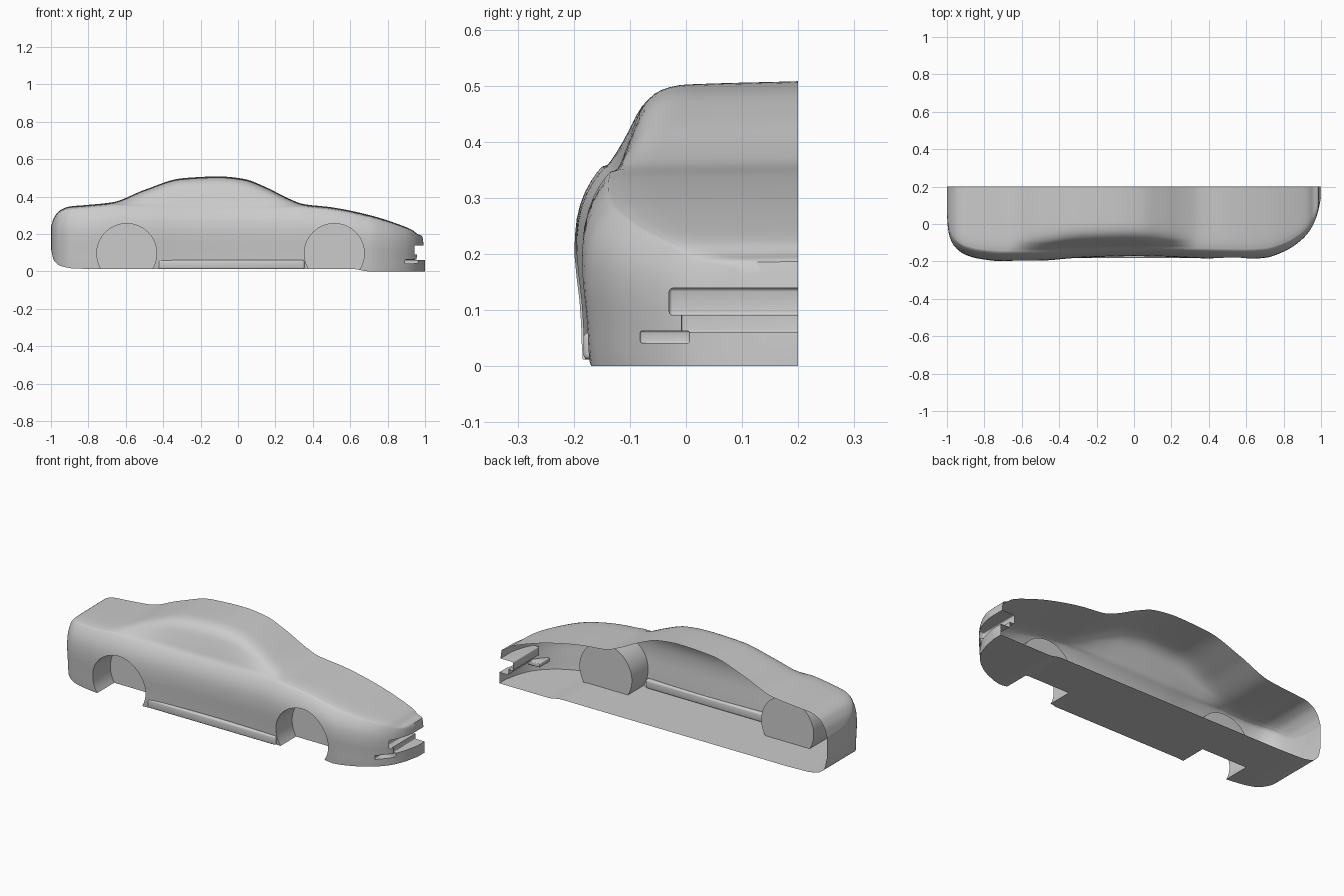
import bpy, bmesh, math

if "Cube" in bpy.data.objects:
    bpy.data.objects.remove(bpy.data.objects["Cube"])

CUT = 0.2  # centre plane of the car, where the half shell is open


def curve(pts):
    """Smooth monotone interpolation through (x, value) points."""
    n = len(pts)
    s = [(pts[i + 1][1] - pts[i][1]) / (pts[i + 1][0] - pts[i][0]) for i in range(n - 1)]
    m = [s[0]] + [0 if a * b <= 0 else 2 * a * b / (a + b) for a, b in zip(s, s[1:])] + [s[-1]]

    def f(x):
        x = min(max(x, pts[0][0]), pts[-1][0])
        i = 0
        while i < n - 2 and x > pts[i + 1][0]:
            i += 1
        h = pts[i + 1][0] - pts[i][0]
        t = (x - pts[i][0]) / h
        return (pts[i][1] * (2*t**3 - 3*t*t + 1) + m[i] * h * (t**3 - 2*t*t + t)
                + pts[i + 1][1] * (3*t*t - 2*t**3) + m[i + 1] * h * (t**3 - t*t))
    return f


# Plan outline, roof line, deck line and underside along the length
outline = curve([(-1, .07), (-.997, 0), (-.985, -.07), (-.955, -.125), (-.9, -.165), (-.82, -.187),
                 (-.7, -.199), (-.5, -.196), (-.3, -.181), (0, -.172), (.2, -.176), (.35, -.183),
                 (.6, -.187), (.7, -.181), (.8, -.148), (.89, -.09), (.95, -.02), (.98, .05), (1, .14)])
roof = curve([(-1, .24), (-.985, .285), (-.95, .328), (-.9, .347), (-.8, .356), (-.67, .37), (-.5, .436),
              (-.3, .498), (-.1, .508), (.03, .495), (.15, .45), (.27, .39), (.35, .36), (.5, .343),
              (.7, .302), (.85, .255), (.93, .222), (.96, .2), (.985, .188), (1, .06)])
cabin_deck = curve([(-.67, .37), (-.5, .366), (-.1, .358), (.35, .36)])
under = curve([(-1, .12), (-.985, .06), (-.95, .03), (-.88, .016), (-.7, .012), (.62, .012), (.7, 0), (1, 0)])
# Cross-section: height fraction -> inset, and cabin rise against inset
SECTION = [(.014, 0), (.011, .08), (.009, .18), (.006, .3), (.002, .42), (0, .52), (.001, .62), (.004, .7),
           (.01, .77), (.019, .835), (.03, .89), (.041, .935), (.05, .962)]
TOP = [.056, .062, .07, .078, .087, .096, .105, .115, .127, .14, .155, .175, .2, .24, .28, .32, .36, .4]
crown = curve([(.05, .962), (.08, .98), (.13, .99), (.4, 1)])
rise = curve([(.053, 0), (.08, .42), (.105, .75), (.14, .92), (.18, .975), (.4, 1)])


def section(x):
    yo, zb = outline(x), under(x)
    zt = roof(x)
    zd = cabin_deck(x) if -.67 < x < .35 else zt
    k = (CUT - yo) / .4
    row = [(x, CUT, zb)]
    row += [(x, yo + d * k, zb + (zd - zb) * f) for d, f in SECTION]
    row += [(x, yo + (CUT - yo) * d / .4, zb + (zd - zb) * crown(d) + (zt - zd) * rise(d)) for d in TOP]
    return row


def make(name, bm):
    bmesh.ops.recalc_face_normals(bm, faces=bm.faces)
    me = bpy.data.meshes.new(name)
    bm.to_mesh(me)
    bm.free()
    ob = bpy.data.objects.new(name, me)
    bpy.context.collection.objects.link(ob)
    return ob


def box(name, lo, hi, bevel):
    bm = bmesh.new()
    bmesh.ops.create_cube(bm, size=1)
    for v in bm.verts:
        v.co = [(a + b) / 2 + c * (b - a) for a, b, c in zip(lo, hi, v.co)]
    if bevel:
        bmesh.ops.bevel(bm, geom=bm.edges[:], offset=bevel, segments=3, profile=.5, affect='EDGES')
    return make(name, bm)


def smooth(ob, angle):
    bpy.ops.object.select_all(action='DESELECT')
    ob.select_set(True)
    bpy.context.view_layer.objects.active = ob
    bpy.ops.object.shade_smooth_by_angle(angle=math.radians(angle))


def open_centre(ob):
    """Remove the faces lying on the centre plane so the shell is open."""
    bm = bmesh.new()
    bm.from_mesh(ob.data)
    flat = [f for f in bm.faces if all(v.co.y > CUT - 1e-4 for v in f.verts)]
    bmesh.ops.delete(bm, geom=flat, context='FACES')
    bm.to_mesh(ob.data)
    bm.free()


# Body: lofted as a closed half, then cut
N = 130
bm = bmesh.new()
rows = [[bm.verts.new(p) for p in section(-math.cos(math.pi * i / N))] for i in range(N + 1)]
for a, b in zip(rows, rows[1:]):
    for j in range(len(a)):
        k = (j + 1) % len(a)
        bm.faces.new((a[j], a[k], b[k], b[j]))
bm.faces.new(rows[0])
bm.faces.new(rows[-1])
body = make("body_shell", bm)

# Wheel wells
cutters = []
for wx in (-.595, .515):
    bpy.ops.mesh.primitive_cylinder_add(vertices=72, radius=.16, depth=.4,
                                        location=(wx, -.235, .096), rotation=(math.pi / 2, 0, 0))
    cutters.append(bpy.context.object)
# Bumper intake: deep upper slot, shallower step below, side slot
cutters.append(box("upper_slot", (.915, -.03, .091), (1.1, .3, .139), .006))
cutters.append(box("lower_step", (.945, -.008, .061), (1.1, .31, .1), .004))
cutters.append(box("side_slot", (.89, -.082, .041), (1.1, .006, .063), .004))
for c in cutters:
    c.hide_render = True
    mod = body.modifiers.new("cut", 'BOOLEAN')
    mod.operation, mod.solver, mod.object = 'DIFFERENCE', 'EXACT', c
    bpy.context.view_layer.objects.active = body
    bpy.ops.object.modifier_apply(modifier=mod.name)
for c in cutters:
    bpy.data.objects.remove(c)
open_centre(body)
smooth(body, 35)

# Side skirt between the wheels
skirt = box("side_skirt", (-.425, -.183, .012), (.355, -.15, .06), .009)
smooth(skirt, 40)
